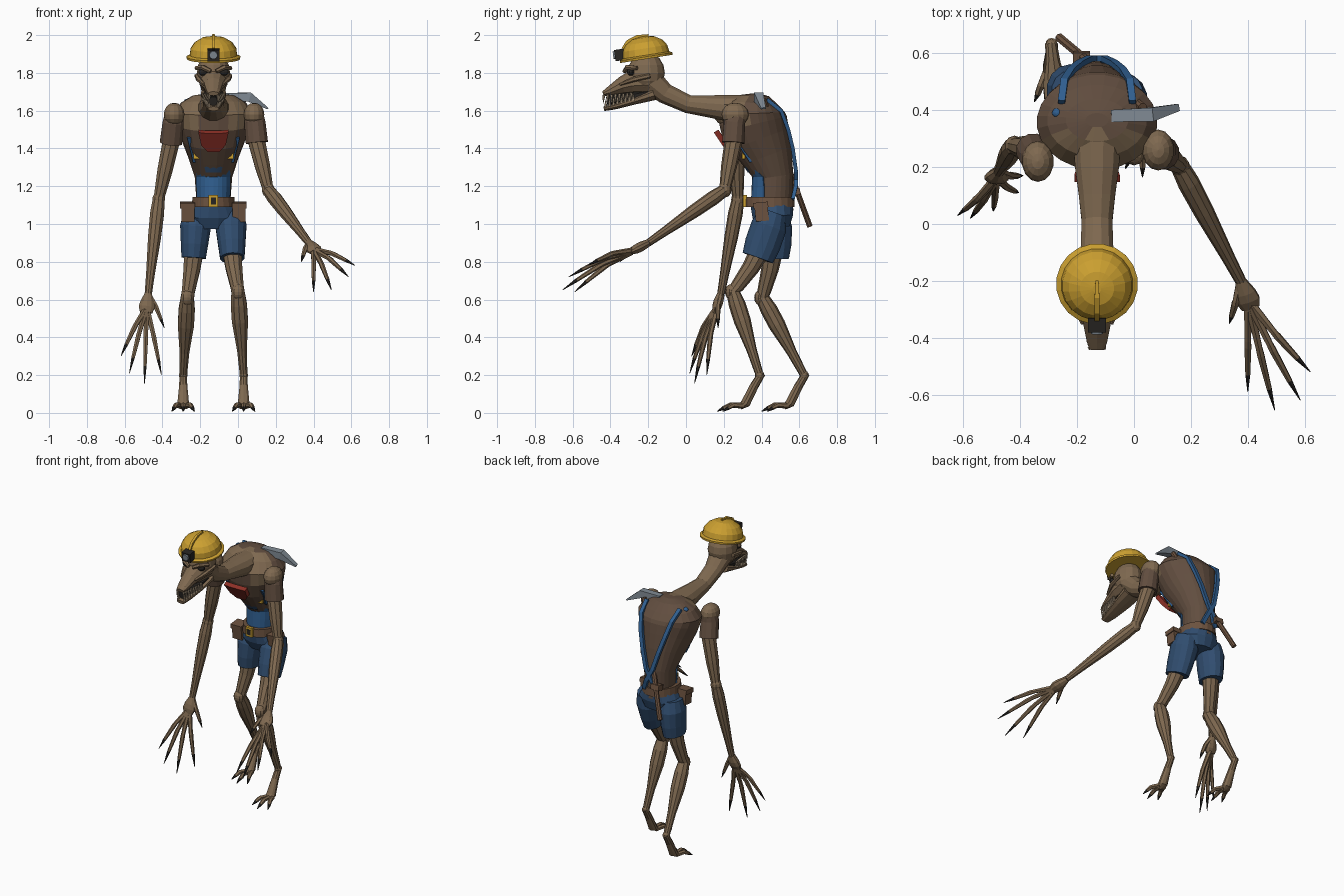
import bpy, bmesh, math
from mathutils import Vector, Matrix

cube = bpy.data.objects.get("Cube")
if cube:
    bpy.data.objects.remove(cube)

CX = -0.13  # body centre line
parts = []


def material(name, r, g, b):
    m = bpy.data.materials.new(name)
    m.use_nodes = True
    m.diffuse_color = (r, g, b, 1)
    m.node_tree.nodes["Principled BSDF"].inputs["Base Color"].default_value = (r, g, b, 1)
    return m


SKIN = material("skin", .21, .14, .08)
SHIRT = material("brown_shirt", .12, .075, .05)
DENIM = material("dark_denim", .03, .075, .16)
BLUE = material("blue_bib", .03, .115, .28)
YELLOW = material("helmet_yellow", .6, .35, .03)
STEEL = material("steel", .22, .26, .3)
RED = material("red_cloth", .27, .03, .02)
BLACK = material("near_black", .02, .018, .016)
LEATHER = material("leather", .15, .085, .05)
BONE = material("bone", .36, .28, .19)


def finish(name, bm, *mats):
    bmesh.ops.recalc_face_normals(bm, faces=bm.faces)
    me = bpy.data.meshes.new(name)
    bm.to_mesh(me)
    bm.free()
    ob = bpy.data.objects.new(name, me)
    bpy.context.collection.objects.link(ob)
    for m in mats:
        me.materials.append(m)
    parts.append(ob)
    return ob


def tube(name, pts, mat, sides=10, tip=None, ref=(1, 0, 0)):
    """Loft rings along points (x, y, z, radius[, second radius])."""
    bm = bmesh.new()
    pos = [Vector(p[:3]) for p in pts]
    rings = []
    for i, p in enumerate(pts):
        t = (pos[min(i + 1, len(pos) - 1)] - pos[max(i - 1, 0)]).normalized()
        u = Vector(ref)
        u = (u - t * u.dot(t)).normalized()
        v = t.cross(u)
        angles = [2 * math.pi * (k + .5) / sides for k in range(sides)]
        rings.append([bm.verts.new(pos[i] + u * p[3] * math.cos(a) + v * p[-1] * math.sin(a))
                      for a in angles])
    for j, (a, b) in enumerate(zip(rings, rings[1:])):
        for k in range(sides):
            f = bm.faces.new((a[k], a[(k + 1) % sides], b[(k + 1) % sides], b[k]))
            f.material_index = int(tip is not None and j == len(rings) - 2)
    bm.faces.new(rings[0])
    bm.faces.new(rings[-1])
    return finish(name, bm, mat, *([tip] if tip else []))


def ball(name, loc, size, mat, seg=14):
    bm = bmesh.new()
    bmesh.ops.create_uvsphere(bm, u_segments=seg, v_segments=8, radius=1,
                              matrix=Matrix.Translation(loc) @ Matrix.Diagonal((*size, 1)))
    return finish(name, bm, mat)


def box(name, loc, size, mat, tilt=0):
    bm = bmesh.new()
    bmesh.ops.create_cube(bm, size=1, matrix=Matrix.Translation(loc)
                          @ Matrix.Rotation(tilt, 4, 'X') @ Matrix.Diagonal((*size, 1)))
    return finish(name, bm, mat)


# Torso: height, front y, back y, half width
TORSO = [(1.08, .34, .57, .10), (1.14, .355, .565, .092), (1.25, .36, .57, .10),
         (1.36, .29, .567, .135), (1.45, .225, .555, .17), (1.53, .195, .54, .20),
         (1.585, .19, .525, .212), (1.64, .235, .49, .175), (1.68, .29, .44, .11), (1.69, .34, .39, .04)]
torso = tube("torso", [(CX, (f + b) / 2, z, w, (b - f) / 2) for z, f, b, w in TORSO], SHIRT, 24)
torso.data.materials.append(SKIN)
for f in torso.data.polygons:  # bare upper chest in front of the neckline
    if f.center.z > 1.535 and f.center.y < .32:
        f.material_index = 1


def on_torso(x, z, side, lift):
    """Point on the torso front (-1) or back (1), x measured from the centre line."""
    for a, b in zip(TORSO, TORSO[1:]):
        if a[0] <= z <= b[0]:
            t = (z - a[0]) / (b[0] - a[0])
            _, f, k, w = [m + (n - m) * t for m, n in zip(a, b)]
            r = math.sqrt(max(0, 1 - (x / w) ** 2))
            return Vector((CX + x, (f + k) / 2 + side * ((k - f) / 2 * r + lift), z))


def patch(name, rows, lift, mat):
    bm = bmesh.new()
    grid = [[bm.verts.new(on_torso(w * (i / 4 - 1), z, -1, lift)) for i in range(9)] for z, w in rows]
    for a, b in zip(grid, grid[1:]):
        for i in range(8):
            bm.faces.new((a[i], a[i + 1], b[i + 1], b[i]))
    ob = finish(name, bm, mat)
    mod = ob.modifiers.new("thickness", 'SOLIDIFY')
    mod.thickness = .008
    mod.offset = 0


patch("bib", [(1.1, .085), (1.14, .085), (1.2, .088), (1.25, .088), (1.3, .085), (1.37, .11)], .006, BLUE)
patch("bib_pocket", [(1.275, .04), (1.32, .05), (1.34, .05)], .014, DENIM)
for s, side in ((-1, "right"), (1, "left")):
    front = [(*on_torso(s * x, z, -1, .012), .02, .009) for x, z in ((.095, 1.33), (.105, 1.38), (.125, 1.46))]
    tube(side + "_front_strap", front, BLUE, 4)
    path = ((.125, 1.66), (.115, 1.6), (.09, 1.5), (.06, 1.4), (.025, 1.28), (-.02, 1.2), (-.05, 1.13))
    tube(side + "_back_strap", [(*on_torso(s * x, z, 1, .016), .018, .014) for x, z in path], BLUE, 4)
    box(side + "_strap_clip", on_torso(s * .09, 1.36, -1, .02), (.03, .015, .03), YELLOW)
    box(side + "_belt_pouch", (CX + s * .135, .4, 1.065), (.07, .07, .1), LEATHER, .1)
    box(side + "_pouch_flap", (CX + s * .137, .396, 1.1), (.078, .078, .03), LEATHER, .1)
ball("strap_button", (-.27, .39, 1.645), (.018, .018, .018), BLUE)

# Red cloth badge on the chest
bm = bmesh.new()
outline = [(-.08, .055), (-.045, .05), (.045, .05), (.08, .055), (.065, -.02), (.03, -.06), (-.03, -.06), (-.065, -.02)]
face = bm.faces.new([bm.verts.new((CX + x, .18 - .6 * h, 1.435 + .9 * h)) for x, h in outline])
ext = bmesh.ops.extrude_face_region(bm, geom=[face])
bmesh.ops.translate(bm, vec=(0, .025, .015), verts=[v for v in ext["geom"] if isinstance(v, bmesh.types.BMVert)])
finish("chest_cloth", bm, RED)

# Belt and shorts
tube("belt", [(CX, .445, 1.09, .117, .132), (CX, .445, 1.142, .112, .13)], LEATHER, 20)
box("belt_buckle", (CX, .312, 1.122), (.05, .02, .062), YELLOW)
box("buckle_hole", (CX, .302, 1.122), (.028, .006, .035), BLACK)
tube("shorts_hips", [(CX, .455, 1.1, .112, .115), (CX, .46, 1.04, .145, .11), (CX, .465, .98, .11, .085)], DENIM, 16)

# Legs: each has shorts, thigh, shin, foot and three clawed toes
LEGS = {"left": [(-.04, .465, 1.06), (-.03, .38, .82), (0, .25, .64), (.03, .39, .2)],
        "right": [(-.22, .47, 1.06), (-.235, .46, .82), (-.268, .405, .61), (-.29, .625, .2)]}
for side, joints in LEGS.items():
    hip, hem, knee, ankle = map(Vector, joints)
    tube(side + "_shorts_leg", [(*hip, .07), (*hip.lerp(hem, .3), .084, .095),
                                (*hip.lerp(hem, .7), .074, .095), (*hem, .066, .085)], DENIM, 14)
    tube(side + "_leg", [(*hip.lerp(hem, .8), .055), (*hem.lerp(knee, .3), .046), (*hem.lerp(knee, .85), .036),
                         (*knee, .037), (*knee.lerp(ankle, .15), .045), (*knee.lerp(ankle, .35), .045),
                         (*knee.lerp(ankle, .7), .027), (*ankle, .021)], SKIN)
    ball(side + "_knee", knee + Vector((0, -.01, 0)), (.036, .034, .042), SKIN, 10)
    heel = ankle + Vector((0, -.075, -.15))
    tube(side + "_foot", [(*ankle + Vector((0, .012, .01)), .02), (*ankle.lerp(heel, .4), .023),
                          (*heel, .032, .025), (*heel + Vector((0, -.03, -.02)), .028, .014)], SKIN)
    ball(side + "_ankle", ankle, (.024, .025, .025), SKIN, 10)
    for k in (-1, 0, 1):
        root = heel + Vector((k * .015, -.01, -.012))
        out = Vector((k * .045, -.14 + .03 * abs(k), 0))
        tube(f"{side}_toe_{k + 2}", [(*root, .016), (*root + out * .5 + Vector((0, 0, .004)), .014),
                                     (*root + out * .75 + Vector((0, 0, -.012)), .011),
                                     (*root + out + Vector((0, 0, -.03)), .002)], SKIN, 6, BLACK)

# Arms: shoulder, sleeve, long arm and clawed hand
ARMS = {"left": dict(shoulder=(.085, .26, 1.58), cuff=(.1, .25, 1.43), elbow=(.16, .205, 1.18), wrist=(.375, -.2, .9),
                     tips=[(.62, -.52, .78), (.585, -.62, .72), (.495, -.655, .65), (.4, -.59, .64), (.335, -.35, .8)]),
        "right": dict(shoulder=(-.338, .22, 1.58), cuff=(-.355, .26, 1.43), elbow=(-.42, .275, 1.13), wrist=(-.475, .185, .63),
                      tips=[(-.62, .03, .3), (-.575, .02, .21), (-.495, .045, .155), (-.405, .11, .2), (-.39, .17, .45)])}
for side, a in ARMS.items():
    sh, cuff, elbow, wrist = (Vector(a[k]) for k in ("shoulder", "cuff", "elbow", "wrist"))
    tips = [Vector(t) for t in a["tips"]]
    ball(side + "_shoulder", sh, (.056, .072, .062), SKIN)
    tube(side + "_sleeve", [(*sh + Vector((0, .02, .02)), .045), (*sh.lerp(cuff, .3), .058), (*cuff, .061)], SHIRT, 12)
    tube(side + "_arm", [(*sh, .045), (*cuff, .047), (*cuff.lerp(elbow, .5), .042), (*elbow.lerp(cuff, .08), .031),
                         (*elbow, .033), (*elbow.lerp(wrist, .15), .039), (*elbow.lerp(wrist, .4), .036),
                         (*elbow.lerp(wrist, .8), .024), (*wrist, .02)], SKIN)
    ball(side + "_elbow", elbow, (.035, .036, .04), SKIN, 10)
    middle = sum(tips[:4], Vector()) / 4
    palm = wrist.lerp(middle, .17)
    tube(side + "_palm", [(*wrist, .02), (*wrist.lerp(palm, .6), .038, .026),
                          (*palm, .044, .024), (*wrist.lerp(middle, .24), .034, .014)], SKIN)
    for n, tip in enumerate(tips):
        root = (wrist if n == 4 else palm).lerp(tip, .06)
        lift = Vector((0, -.008, .016))
        tube(f"{side}_finger_{n + 1}", [(*root, .016), (*root.lerp(tip, .38) + lift, .013),
                                        (*root.lerp(tip, .45) + lift, .014), (*root.lerp(tip, .78) + lift * .5, .01),
                                        (*tip, .0015)], SKIN, 6, BLACK)

# Neck and head
tube("neck", [(CX, y, z, w, h) for y, z, w, h in
              ((-.19, 1.76, .075, .07), (-.11, 1.69, .06, .056), (.01, 1.635, .056, .05),
               (.1, 1.625, .066, .058), (.2, 1.615, .08, .07), (.36, 1.62, .09, .065))], SKIN, 12)
ball("cranium", (CX, -.21, 1.80), (.09, .098, .11), SKIN)
tube("snout", [(CX, y, z, w, h) for y, z, w, h in
               ((-.2, 1.76, .078, .075), (-.29, 1.75, .066, .062), (-.34, 1.733, .052, .045),
                (-.41, 1.70, .038, .024), (-.44, 1.69, .028, .012))], SKIN, 10)
tube("lower_jaw", [(CX, y, z, w, h) for y, z, w, h in
                   ((-.17, 1.69, .07, .035), (-.27, 1.655, .06, .022), (-.38, 1.622, .042, .016),
                    (-.435, 1.61, .03, .012))], SKIN, 10)
tube("mouth_inside", [(CX, -.2, 1.69, .055, .03), (CX, -.33, 1.665, .042, .03), (CX, -.42, 1.65, .026, .025)], BLACK, 8)
for s, side in ((-1, "right"), (1, "left")):
    ball(side + "_eye", (CX + s * .055, -.292, 1.805), (.027, .02, .02), BLACK, 10)
    tube(side + "_brow", [(CX + s * .09, -.26, 1.825, .012), (CX + s * .058, -.312, 1.83, .014),
                          (CX + s * .015, -.325, 1.808, .012)], SKIN, 6, ref=(0, 0, 1))
    tube(side + "_cheekbone", [(CX + s * .088, -.19, 1.785, .013), (CX + s * .078, -.28, 1.765, .014),
                               (CX + s * .05, -.35, 1.74, .008)], SKIN, 6)
    for n in range(8):  # interlocking upper and lower teeth
        t = n / 7
        x, y, z = CX + s * (.052 - .028 * t), -.29 - .145 * t, 1.695 - .012 * t
        low = 1.655 - .035 * t
        tube(f"{side}_upper_tooth_{n + 1}", [(x, y, z, .009), (x, y - .003, z - .045, .001)], BONE, 5)
        tube(f"{side}_lower_tooth_{n + 1}", [(x, y + .01, low, .009), (x, y + .01, low + .04, .001)], BONE, 5)

# Helmet, tilted forward, with ridge and lamp
helmet = tube("helmet", [(0, 0, z, r) for r, z in
                         ((.142, -.006), (.144, .006), (.127, .014), (.122, .05), (.1, .082), (.06, .106), (.015, .114))],
              YELLOW, 20)
ridge = tube("helmet_ridge", [(0, -.115, .065, .012), (0, -.085, .1, .012), (0, -.03, .118, .012), (0, .03, .116, .008)], YELLOW, 4)
for ob in (helmet, ridge):
    ob.data.transform(Matrix.Translation((CX, -.21, 1.88)) @ Matrix.Rotation(math.radians(9), 4, 'X'))
box("lamp_body", (CX, -.352, 1.895), (.064, .05, .06), BLACK, .15)
tube("lamp_lens", [(CX, -.37, 1.895, .024), (CX, -.386, 1.893, .021)], STEEL, 12)

# Pickaxe slung through the back straps
tube("pick_handle", [(-.262, .655, .99, .016), (.03, .41, 1.66, .016)], LEATHER, 8)
tube("pick_head", [(-.08, .38, 1.675, .03, .025), (.06, .385, 1.672, .034, .035), (.157, .41, 1.612, .018, .006)],
     STEEL, 4, ref=(0, 1, 0))
box("pick_holster", (-.185, .58, 1.17), (.06, .05, .035), LEATHER, .2)

# Soft shading with crisp edges
for ob in bpy.context.view_layer.objects:
    ob.select_set(ob in parts)
bpy.context.view_layer.objects.active = torso
bpy.ops.object.shade_smooth_by_angle(angle=math.radians(38))
